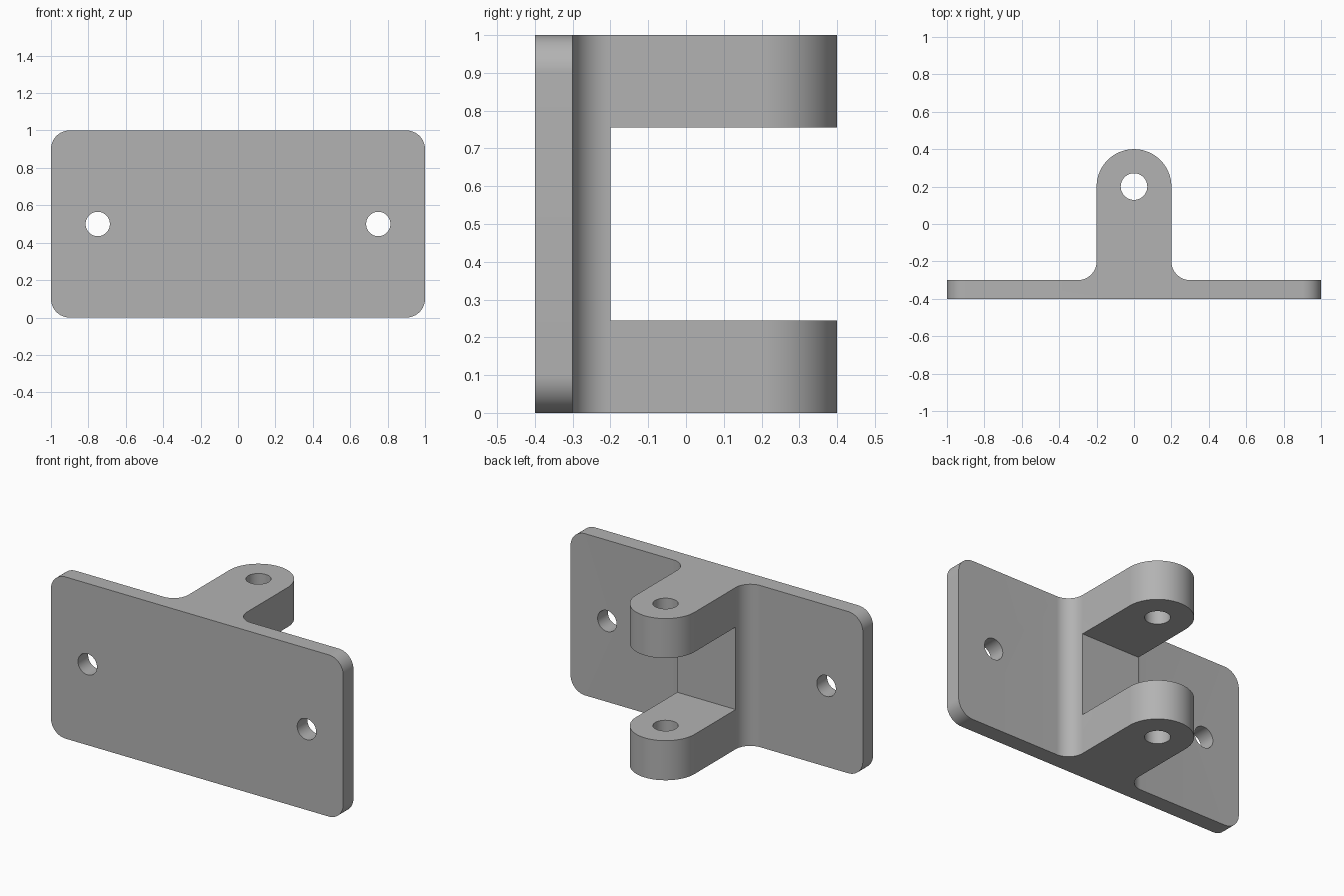
import bpy
import bmesh
from math import sin, cos, pi, radians
from mathutils import Matrix, Vector

default = bpy.data.objects.get("Cube")
if default:
    bpy.data.objects.remove(default, do_unlink=True)

# Plain grey metal
metal = bpy.data.materials.new("grey metal")
metal.use_nodes = True
GREY = (0.45, 0.45, 0.45, 1)
metal.diffuse_color = GREY
metal.node_tree.nodes["Principled BSDF"].inputs["Base Color"].default_value = GREY


def arc(cx, cy, r, start, end, steps=16):
    angles = [radians(start + (end - start) * i / steps) for i in range(steps + 1)]
    return [(cx + r * cos(a), cy + r * sin(a)) for a in angles]


def prism(name, outline, low, high, upright=False):
    """Extrude an outline along z, or along y when upright (outline in x, z)."""
    bm = bmesh.new()
    place = (lambda p: (p[0], low, p[1])) if upright else (lambda p: (p[0], p[1], low))
    face = bm.faces.new([bm.verts.new(place(p)) for p in outline])
    moved = bmesh.ops.extrude_face_region(bm, geom=[face])["geom"]
    step = Vector((0, high - low, 0)) if upright else Vector((0, 0, high - low))
    bmesh.ops.translate(bm, vec=step, verts=[v for v in moved if isinstance(v, bmesh.types.BMVert)])
    bmesh.ops.recalc_face_normals(bm, faces=bm.faces)
    mesh = bpy.data.meshes.new(name)
    bm.to_mesh(mesh)
    bm.free()
    mesh.materials.append(metal)
    obj = bpy.data.objects.new(name, mesh)
    bpy.context.collection.objects.link(obj)
    return obj


def combine(target, tool, operation):
    mod = target.modifiers.new(operation, "BOOLEAN")
    mod.operation, mod.solver, mod.object = operation, "EXACT", tool
    bpy.context.view_layer.objects.active = target
    bpy.ops.object.modifier_apply(modifier=mod.name)
    bpy.data.objects.remove(tool, do_unlink=True)


def circle(cx, cy, r):
    return arc(cx, cy, r, 0, 360, 48)[:-1]


# Mounting plate with rounded corners
corners = [(0.9, 0.9, 0), (-0.9, 0.9, 90), (-0.9, 0.1, 180), (0.9, 0.1, 270)]
outline = [p for x, z, a in corners for p in arc(x, z, 0.1, a, a + 90)]
bracket = prism("hinge_bracket", outline, -0.4, -0.3, upright=True)

# Lug with filleted root and round end
right_fillet = arc(0.3, -0.2, 0.1, 270, 180)
left_fillet = [(-x, y) for x, y in reversed(right_fillet)]
lug_outline = ([(0.3, -0.35)] + right_fillet + arc(0, 0.2, 0.2, 0, 180, 48)
               + left_fillet + [(-0.3, -0.35)])
lug = prism("lug", lug_outline, 0, 1)

# Clevis gap and pin hole
gap = prism("gap", [(-0.5, -0.2), (0.5, -0.2), (0.5, 0.6), (-0.5, 0.6)], 0.245, 0.755)
combine(lug, gap, "DIFFERENCE")
combine(lug, prism("pin_hole", circle(0, 0.2, 0.071), -0.2, 1.2), "DIFFERENCE")
combine(bracket, lug, "UNION")

# Screw holes
for x in (-0.75, 0.75):
    hole = prism("screw_hole", circle(x, 0.5, 0.065), -0.6, -0.1, upright=True)
    combine(bracket, hole, "DIFFERENCE")

# Smooth rounds, crisp edges
bpy.ops.object.select_all(action="DESELECT")
bracket.select_set(True)
bpy.context.view_layer.objects.active = bracket
bpy.ops.object.shade_smooth_by_angle(angle=radians(30))
